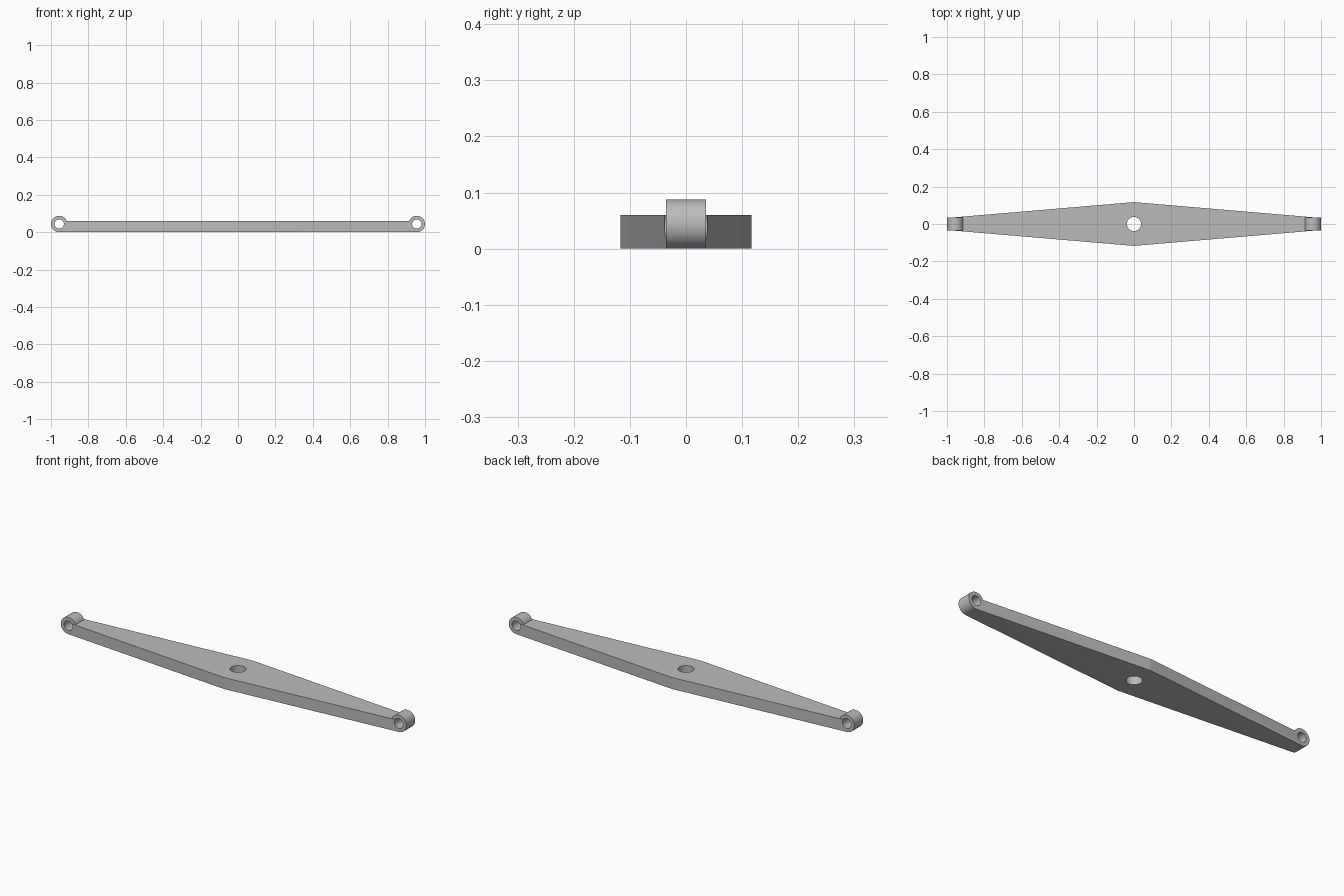
import bpy
import bmesh
from math import pi

old = bpy.data.objects.get("Cube")
if old:
    bpy.data.objects.remove(old, do_unlink=True)

THICK = 0.06       # plate thickness
BOSS_R = 0.044     # end eye outer radius
BOSS_X = 1 - BOSS_R
HALF_MID, HALF_END = 0.117, 0.036

metal = bpy.data.materials.new("grey metal")
metal.use_nodes = True
color = (0.5, 0.5, 0.5, 1)
metal.diffuse_color = color
metal.node_tree.nodes["Principled BSDF"].inputs["Base Color"].default_value = color


def cylinder(name, radius, depth, location, along_y=False):
    bpy.ops.mesh.primitive_cylinder_add(
        vertices=64, radius=radius, depth=depth, location=location,
        rotation=(pi / 2 if along_y else 0, 0, 0))
    obj = bpy.context.object
    obj.name = name
    obj.data.materials.append(metal)
    return obj


def combine(target, tool, operation):
    mod = target.modifiers.new(operation.title(), "BOOLEAN")
    mod.operation, mod.solver, mod.object = operation, "EXACT", tool
    bpy.context.view_layer.objects.active = target
    bpy.ops.object.modifier_apply(modifier=mod.name)
    bpy.data.objects.remove(tool, do_unlink=True)


# Tapered plate, widest in the middle
outline = [(-BOSS_X, -HALF_END), (0, -HALF_MID), (BOSS_X, -HALF_END),
           (BOSS_X, HALF_END), (0, HALF_MID), (-BOSS_X, HALF_END)]
bm = bmesh.new()
face = bm.faces.new([bm.verts.new((x, y, 0)) for x, y in outline])
top = bmesh.ops.extrude_face_region(bm, geom=[face])["geom"]
bmesh.ops.translate(bm, vec=(0, 0, THICK),
                    verts=[v for v in top if isinstance(v, bmesh.types.BMVert)])
bmesh.ops.recalc_face_normals(bm, faces=bm.faces)
mesh = bpy.data.meshes.new("link_arm")
bm.to_mesh(mesh)
bm.free()
mesh.materials.append(metal)
arm = bpy.data.objects.new("link_arm", mesh)
bpy.context.collection.objects.link(arm)

# Round eyes at both ends, bored through from front to back
for side in (-1, 1):
    place = (side * BOSS_X, 0, BOSS_R)
    combine(arm, cylinder("end_eye", BOSS_R, 2 * HALF_END, place, True), "UNION")
    combine(arm, cylinder("eye_bore", 0.025, 0.4, place, True), "DIFFERENCE")

# Pivot hole through the middle
combine(arm, cylinder("pivot_bore", 0.038, 0.4, (0, 0, 0)), "DIFFERENCE")

bpy.ops.object.select_all(action="DESELECT")
arm.select_set(True)
bpy.context.view_layer.objects.active = arm
bpy.ops.object.shade_smooth_by_angle(angle=pi / 6)
# Keep the shallow bend in the middle of the plate crisp
for edge in arm.data.edges:
    a, b = (arm.data.vertices[i].co for i in edge.vertices)
    if max(abs(a.x), abs(b.x)) < 0.001 and abs(a.y) > 0.1:
        edge.use_edge_sharp = True
